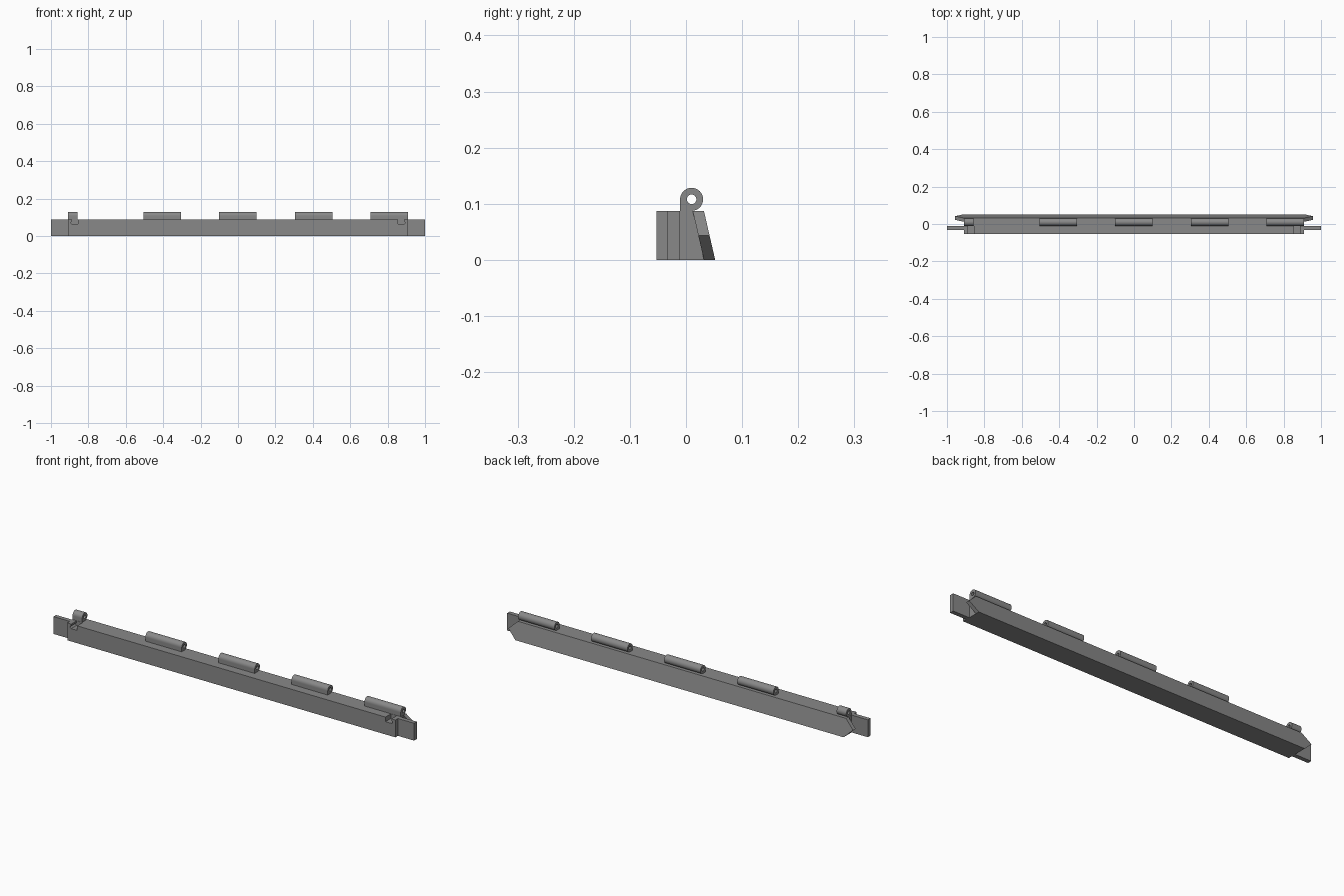
import bpy, bmesh, math

cube = bpy.data.objects.get("Cube")
if cube:
    bpy.data.objects.remove(cube, do_unlink=True)

HEIGHT = 0.087     # top of the rail
END = 0.91         # half length of the rail
SLOPE = 0.23       # lean of the back face

grey = bpy.data.materials.new("plain_grey")
grey.use_nodes = True
colour = (0.25, 0.25, 0.25, 1)
grey.diffuse_color = colour
grey.node_tree.nodes["Principled BSDF"].inputs["Base Color"].default_value = colour


def finish(name, bm):
    bmesh.ops.recalc_face_normals(bm, faces=bm.faces)
    mesh = bpy.data.meshes.new(name)
    bm.to_mesh(mesh)
    bm.free()
    mesh.materials.append(grey)
    obj = bpy.data.objects.new(name, mesh)
    bpy.context.collection.objects.link(obj)
    return obj


def prism(name, outline, front, back, front_lean=0, back_lean=0):
    """Extrude an x-z outline along y; a leaning side moves back toward the floor."""
    bm = bmesh.new()
    rings = []
    for y, lean in ((front, front_lean), (back, back_lean)):
        rings.append([bm.verts.new((x, y + lean * (HEIGHT - z), z)) for x, z in outline])
        bm.faces.new(rings[-1])
    n = len(outline)
    for i in range(n):
        j = (i + 1) % n
        bm.faces.new((rings[0][i], rings[0][j], rings[1][j], rings[1][i]))
    return finish(name, bm)


def mirrored(half):
    return half + [(-x, z) for x, z in reversed(half)]


def knuckle(name, x0, x1, steps=40):
    """Hinge tube with its lower front quarter squared off into the rail."""
    cy, cz, outer, inner = 0.01, 0.108, 0.0205, 0.0085
    bm = bmesh.new()
    loops = []
    for x in (x0, x1):
        for radius in (outer, inner):
            ring = []
            for i in range(steps):
                a = 2 * math.pi * i / steps
                c, s = math.cos(a), math.sin(a)
                r = radius
                if radius == outer and c < -0.01 and s < -0.01:
                    r /= max(-c, -s)
                ring.append(bm.verts.new((x, cy + r * c, cz + r * s)))
            loops.append(ring)
    # ends, outer skin and bore
    for a, b in ((0, 1), (2, 3), (0, 2), (1, 3)):
        for i in range(steps):
            j = (i + 1) % steps
            bm.faces.new((loops[a][i], loops[a][j], loops[b][j], loops[b][i]))
    obj = finish(name, bm)
    bpy.ops.object.select_all(action='DESELECT')
    obj.select_set(True)
    bpy.context.view_layer.objects.active = obj
    bpy.ops.object.shade_smooth_by_angle(angle=math.radians(35))


# Front wall with a hooked notch near each end
prism("front_wall", mirrored([
    (END, 0), (END, HEIGHT), (0.888, HEIGHT), (0.888, 0.078), (0.896, 0.071),
    (0.888, 0.064), (0.855, 0.064), (0.855, HEIGHT)]), -0.053, -0.0105)

# Solid core and leaning back plate with pointed ends
prism("core", mirrored([(END, 0), (END, HEIGHT)]), -0.0105, 0.012, 0, SLOPE)
prism("back_plate", mirrored([(END, 0), (0.956, HEIGHT / 2), (END, HEIGHT)]),
      0.012, 0.032, SLOPE, SLOPE)

# End tabs
for side, label in ((1, "left"), (-1, "right")):
    prism(label + "_tab", [(side * x, z) for x, z in
          ((END, 0), (1, 0), (1, HEIGHT), (END, HEIGHT))], -0.033, -0.012)

# Hinge knuckles, the first one short
knuckle("short_knuckle", -END, -0.857)
for i in range(4):
    start = -0.506 + i * 0.405
    knuckle("knuckle_%d" % (i + 1), start, start + 0.201)
